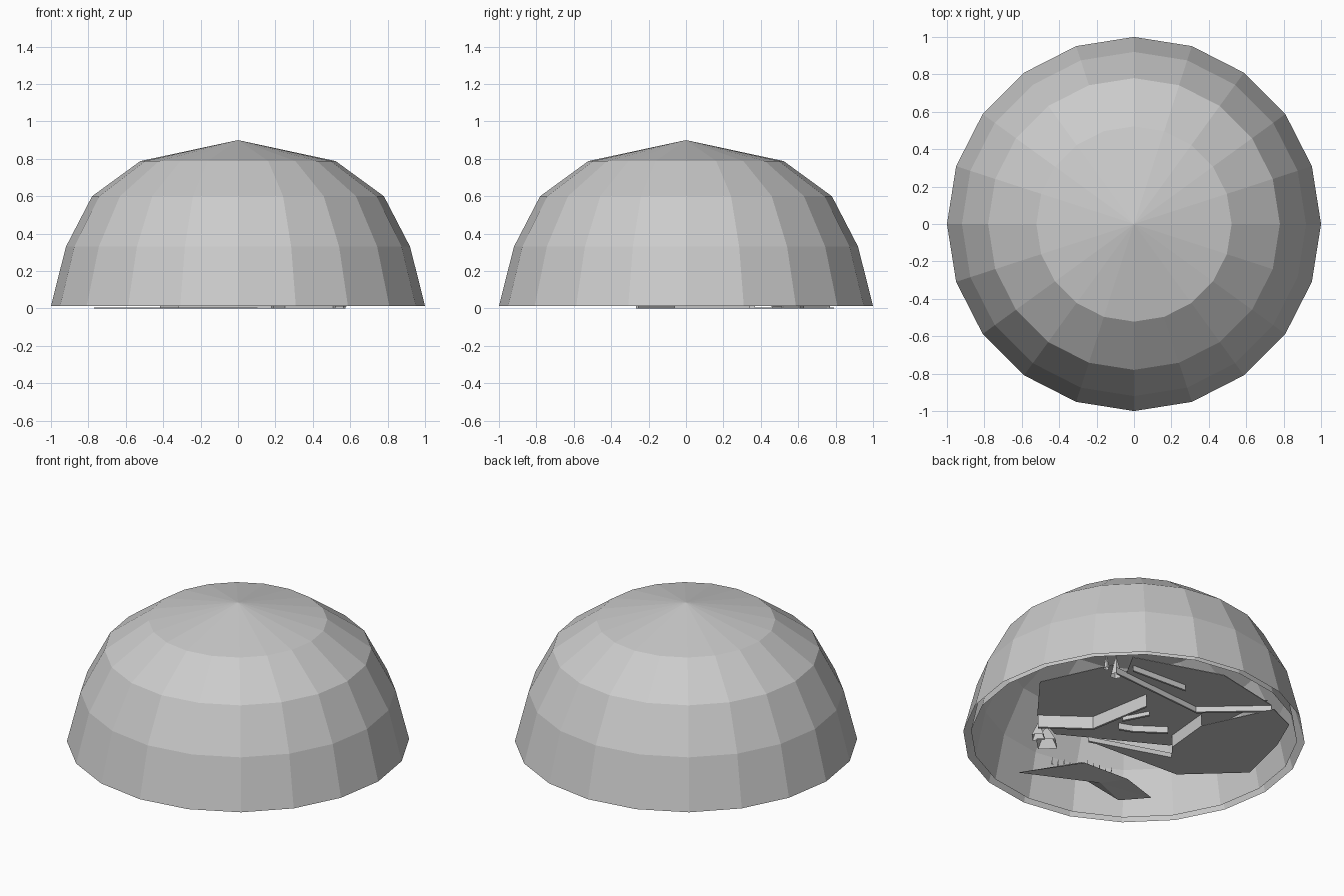
import bpy, bmesh, math, random
from mathutils import Vector

if "Cube" in bpy.data.objects:
    bpy.data.objects.remove(bpy.data.objects["Cube"])

random.seed(4)
grey = bpy.data.materials.new("plain_grey")
grey.diffuse_color = (0.6, 0.6, 0.6, 1)
grey.use_nodes = True
grey.node_tree.nodes["Principled BSDF"].inputs["Base Color"].default_value = grey.diffuse_color


def finish(name, bm, closed=True):
    if closed:
        bmesh.ops.recalc_face_normals(bm, faces=bm.faces[:])
    mesh = bpy.data.meshes.new(name)
    bm.to_mesh(mesh)
    bm.free()
    mesh.materials.append(grey)
    ob = bpy.data.objects.new(name, mesh)
    bpy.context.collection.objects.link(ob)
    return ob


def slab(name, outline, z0, z1):
    """Flat plate with a polygon outline."""
    bm = bmesh.new()
    face = bm.faces.new([bm.verts.new((x, y, z0)) for x, y in outline])
    top = bmesh.ops.extrude_face_region(bm, geom=[face], use_keep_orig=True)["geom"]
    for v in top:
        if isinstance(v, bmesh.types.BMVert):
            v.co.z = z1
    return finish(name, bm)


def wall(name, path, z0, z1, thick=0.012):
    """Upright strip following a path, thickened to the front left."""
    off = Vector((-thick, -thick))
    back = [tuple(Vector(p) + off) for p in reversed(path)]
    return slab(name, list(path) + back, z0, z1)


def spikes(name, items, sides=5):
    """Open cones given as x, y, base z, radius, height."""
    bm = bmesh.new()
    for x, y, z, r, h in items:
        ring = [bm.verts.new((x + r * math.cos(math.tau * i / sides),
                              y + r * math.sin(math.tau * i / sides), z))
                for i in range(sides)]
        tip = bm.verts.new((x, y, z + h))
        for i in range(sides):
            bm.faces.new((ring[i], ring[(i + 1) % sides], tip))
    return finish(name, bm, closed=False)


def dome(name, profile, inward, sides=20):
    """Open faceted dome, its profile listed from rim to apex."""
    bm = bmesh.new()
    rings = [[bm.verts.new((r * math.cos(math.tau * i / sides),
                            r * math.sin(math.tau * i / sides), z))
              for i in range(sides if r else 1)] for r, z in profile]
    for a, b in zip(rings, rings[1:]):
        for i in range(sides):
            j = (i + 1) % sides
            quad = [a[i], a[j], b[j % len(b)], b[i % len(b)]]
            quad = list(dict.fromkeys(quad))
            bm.faces.new(quad[::-1] if inward else quad)
    return finish(name, bm, closed=False)


# Faceted dome with a smaller open dome inside it
dome("outer_dome", [(1, 0.013), (0.92, 0.33), (0.78, 0.6), (0.522, 0.788), (0, 0.9)], False)
dome("inner_dome", [(0.955, 0.02), (0.895, 0.305), (0.76, 0.575), (0.507, 0.765), (0, 0.87)], True)

# Floor plates on different levels
slab("near_floor", [(0.82, 0.11), (0.64, 0.52), (0.48, 0.5), (0.58, 0.68), (0.035, 0.86),
                    (-0.4, 0.77), (-0.08, 0.47), (0.46, 0.51)][2:], 0.035, 0.04)
slab("middle_floor", [(0.76, 0.05), (0.52, -0.26), (0.3, -0.36), (-0.3, -0.03),
                      (-0.35, 0.25), (-0.4, 0.74), (-0.1, 0.44), (0.45, 0.47),
                      (0.44, 0.41), (0.56, 0.48)], 0.08, 0.084)
slab("far_floor", [(0.19, -0.19), (-0.308, -0.025), (-0.233, 0.067), (-0.204, 0.37),
                   (-0.404, 0.79), (-0.59, 0.707), (-0.686, 0.486), (-0.77, 0.133),
                   (-0.458, -0.158)], 0.0, 0.004)

# Wall strips hanging below the floor plates
wall("long_wall", [(0.575, 0.525), (-0.075, 0.475), (-0.404, 0.77)], 0.0, 0.04)
wall("short_wall", [(0.52, 0.61), (0.137, 0.63)], 0.0, 0.038)
wall("bent_wall", [(0.52, -0.254), (0.262, -0.062), (0.191, 0.341)], 0.0, 0.083)
wall("edge_wall", [(0.19, -0.19), (-0.308, -0.025)], 0.0, 0.03)
wall("corner_wall", [(-0.233, 0.067), (-0.204, 0.37)], 0.0, 0.083)
wall("inner_wall", [(0.1, -0.02), (0.02, 0.01), (-0.15, 0.13)], 0.04, 0.082)
wall("small_wall", [(0.13, 0.05), (0.05, 0.2)], 0.055, 0.082)

# Pinnacles and rocks beside the floor
spikes("pinnacles", [(0.545, 0.485, 0.01, 0.035, 0.14), (0.63, 0.5, 0.02, 0.018, 0.11)], 6)
spikes("rocks", [(0.33, -0.4, 0.02, 0.08, 0.12), (0.42, -0.37, 0.02, 0.05, 0.1)], 4)

# Rocky ridge along the inner side of the dome
outline = [(0.24, -0.77), (-0.088, -0.6), (-0.42, -0.64), (-0.57, -0.52),
           (-0.3, -0.416), (-0.008, -0.458)]
bm = bmesh.new()
base = [bm.verts.new((x, y, 0.025 + 0.02 * (i % 2))) for i, (x, y) in enumerate(outline)]
crest = [bm.verts.new(c) for c in ((-0.05, -0.54, 0.1), (-0.35, -0.55, 0.09))]
keel = bm.verts.new((-0.2, -0.54, 0.015))
for i in range(6):
    bm.faces.new((base[i], keel, base[(i + 1) % 6]))
for f in ((0, 1, 6), (1, 2, 7, 6), (2, 3, 7), (3, 4, 7), (4, 5, 6, 7), (5, 0, 6)):
    bm.faces.new([(base + crest)[k] for k in f])
finish("rocky_ridge", bm)

# Small spikes standing on the ridge
spikes("ridge_spikes", [(0.12 - 0.035 * i, -0.6 + 0.012 * i, 0.05, 0.008,
                         random.uniform(0.04, 0.08)) for i in range(11)], 4)
